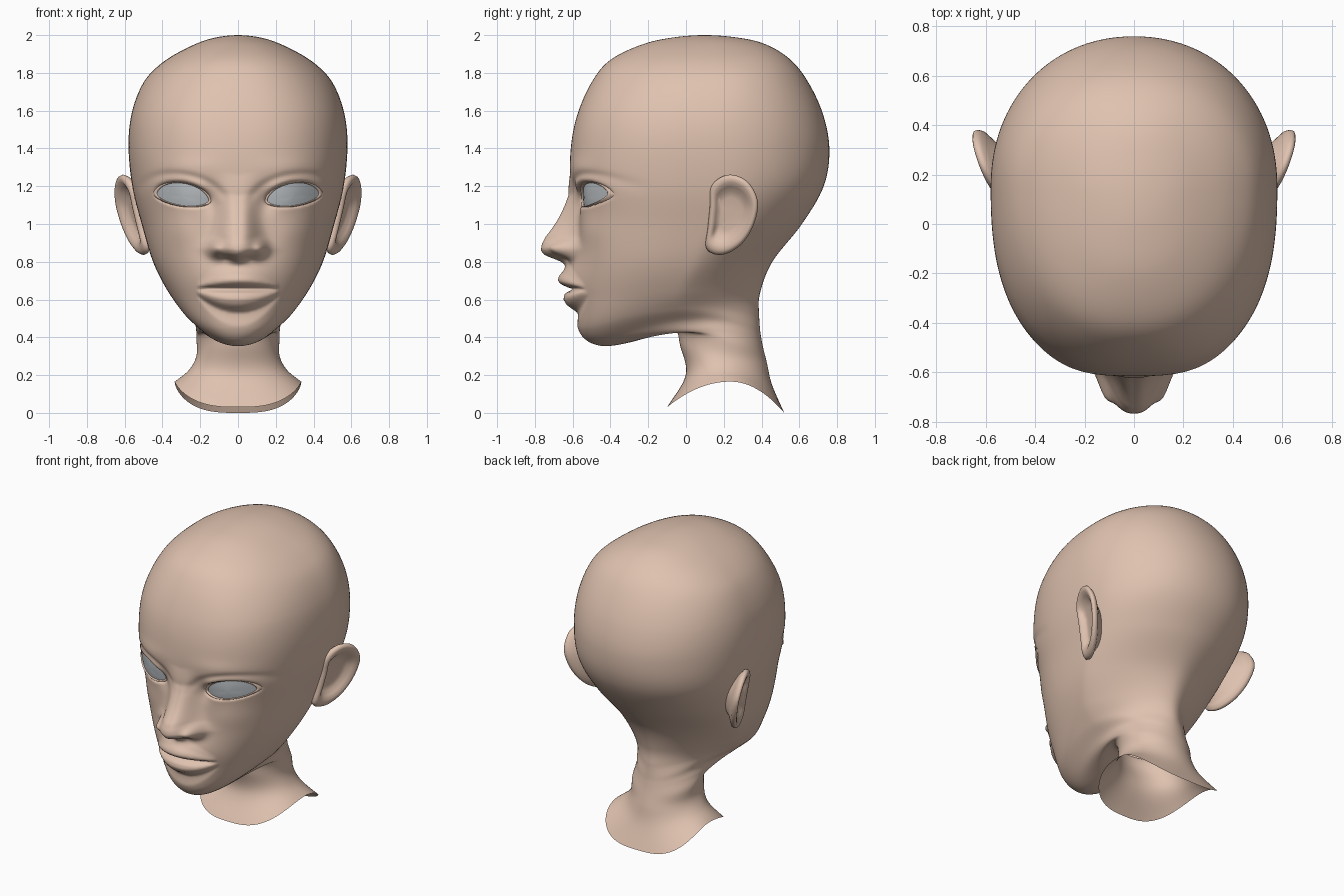
import bpy, bmesh, math

if "Cube" in bpy.data.objects:
    bpy.data.objects.remove(bpy.data.objects["Cube"])

# ---------- materials ----------
def material(name, rgb):
    m = bpy.data.materials.new(name)
    m.diffuse_color = (*rgb, 1)
    m.use_nodes = True
    m.node_tree.nodes["Principled BSDF"].inputs["Base Color"].default_value = m.diffuse_color
    return m

skin = material("skin", (0.74, 0.54, 0.43))
eye_grey = material("eye grey", (0.44, 0.465, 0.485))

# ---------- helpers ----------
def catmull(a, b, c, d, t):
    return [0.5 * (2*q + (r-p)*t + (2*p-5*q+4*r-s)*t*t + (3*q-p-3*r+s)*t**3)
            for p, q, r, s in zip(a, b, c, d)]

def table(pts, v):
    """Linear lookup in a list of (position, value), positions descending."""
    if v >= pts[0][0]:
        return pts[0][1]
    for (a, p), (b, q) in zip(pts, pts[1:]):
        if v >= b:
            return p + (q - p) * (a - v) / (a - b)
    return pts[-1][1]

def smoothstep(v, lo, hi):
    t = min(1, max(0, (v - lo) / (hi - lo)))
    return t * t * (3 - 2 * t)

def bump(x, z, cx, cz, sx, sz):
    return math.exp(-((x - cx) / sx) ** 2 - ((z - cz) / sz) ** 2)

def finish(bm, name, mat, mirror=False):
    me = bpy.data.meshes.new(name)
    bm.to_mesh(me)
    bm.free()
    me.materials.append(mat)
    for p in me.polygons:
        p.use_smooth = True
    ob = bpy.data.objects.new(name, me)
    bpy.context.collection.objects.link(ob)
    if mirror:
        ob.modifiers.new("mirror", 'MIRROR').use_mirror_merge = False
    return ob

def skin_rings(bm, rings):
    for r0, r1 in zip(rings, rings[1:]):
        n = len(r0)
        for j in range(n):
            k = (j + 1) % n
            bm.faces.new((r0[j], r1[j], r1[k], r0[k]))

def ringed_patch(name, outline, centre, profile, place, mat, cap, outward):
    """Concentric copies of an outline, each with a scale and a depth."""
    bm = bmesh.new()
    rings = [[bm.verts.new(place(centre[0] + (a - centre[0]) * s,
                                 centre[1] + (b - centre[1]) * s, d))
              for a, b in outline] for s, d in profile]
    skin_rings(bm, rings)
    if cap:
        bm.faces.new(rings[0])
    bmesh.ops.recalc_face_normals(bm, faces=bm.faces)
    bm.normal_update()
    total = sum(f.normal[outward[0]] * f.calc_area() for f in bm.faces)
    if total * outward[1] < 0:
        bmesh.ops.reverse_faces(bm, faces=bm.faces)
    return finish(bm, name, mat, True)

# ---------- head and neck loft ----------
# front y, z | half width, side y, z | back y, z
KEYS = [
    (.10, 2.0, 0, .10, 2.0, .10, 2.0),
    (-.05, 1.99, .15, .12, 1.98, .25, 1.99),
    (-.22, 1.955, .29, .13, 1.922, .40, 1.96),
    (-.40, 1.87, .41, .14, 1.847, .53, 1.89),
    (-.50, 1.75, .50, .15, 1.75, .63, 1.78),
    (-.575, 1.58, .56, .15, 1.60, .72, 1.60),
    (-.61, 1.40, .58, .15, 1.42, .76, 1.40),
    (-.61, 1.20, .56, .15, 1.20, .73, 1.20),
    (-.572, 1.0, .51, .12, 1.0, .615, 1.0),
    (-.585, .80, .45, .04, .80, .46, .80),
    (-.58, .62, .375, -.03, .65, .395, .63),
    (-.565, .43, .30, -.04, .55, .39, .52),
    (-.45, .355, .235, .03, .49, .393, .44),
    (-.25, .385, .222, .12, .44, .40, .39),
    (-.07, .45, .22, .19, .39, .41, .34),
    (-.03, .35, .22, .20, .30, .43, .26),
    (0, .20, .26, .22, .225, .455, .15),
    (-.10, .03, .335, .25, .165, .52, 0)]
# squareness of the front and back half of each ring
FRONT_N = [2, 2, 2.1, 2.2, 2.3, 2.45, 2.5, 2.55, 2.6, 2.5, 2.4, 2.2, 2.0, 2, 2, 2, 2.3, 2.8]
BACK_N = [2, 2, 2, 2.1, 2.1, 2.1, 2.1, 2.1, 1.9, 1.6, 1.5, 1.6, 2, 2, 2, 2, 2.2, 3]
keys = [k + (f, b) for k, f, b in zip(KEYS, FRONT_N, BACK_N)]
before = [2*a - b for a, b in zip(keys[0], keys[1])]
for i in (1, 4, 6):
    before[i] = keys[1][i]
after = [2*a - b for a, b in zip(keys[-1], keys[-2])]
keys = [before] + keys + [after]

# almond eye opening
EX, EW = .292, .138
def eye_level(u):
    return 1.125 + .0175 * (u + 1)

NOSE = [(1.26, 0), (1.15, .02), (1.1, .05), (1.0, .12), (.93, .17), (.89, .182), (.86, .178),
        (.835, .15), (.815, .09), (.80, .045), (.78, .01), (.76, 0)]
NOSE_W = [(1.2, .08), (1.1, .08), (1.0, .095), (.93, .105), (.87, .128), (.8, .12)]
LIPS = [(.80, 0), (.75, .015), (.725, .03), (.70, .035), (.68, .02), (.665, -.01), (.655, -.045),
        (.645, -.01), (.63, .02), (.60, .04), (.57, .033), (.55, .01), (.53, -.015), (.5, -.01), (.46, 0)]

def face_relief(x, z):
    """How far the face comes forward at |x|, z."""
    h = table(NOSE, z - .15 * x) * math.exp(-(x / table(NOSE_W, z)) ** 2.7)
    h += .05 * bump(x, z, .12, .87, .034, .042)             # nostril wings
    h -= .02 * bump(x, z, .06, .815, .03, .014)             # nostrils
    h += .06 * bump(x, z, 0, .70, .18, .12)                 # muzzle
    h += .018 * bump(x, z, .30, .97, .13, .10)              # cheek
    t = max(0, 1 - (x / .215) ** 2)                         # lips
    if t > 0:
        h += table(LIPS, .655 + (z - .655) / (.25 + .75 * t)) * t ** .5
    h -= .03 * bump(x, z, .15, 1.13, .05, .07)              # inner eye corner
    u = (x - EX) / EW                                       # eye opening and folds
    v = z - eye_level(u)
    f = math.hypot(u, v / (.075 if v > 0 else .045))
    h -= .06 * (1 - smoothstep(f, .85, 1.15))
    h -= .009 * math.exp(-((f - 1.6) / .22) ** 2) * smoothstep(v, -.03, .05)
    h += .008 * bump(x, z, .27, 1.30, .15, .05)             # brow
    return h

COLS = 200
bm = bmesh.new()
rings = []
for i in range(1, len(keys) - 2):
    steps = 20 if 6 <= i <= 13 else 8
    last = i == len(keys) - 3
    for s in range(1 if i == 1 else 0, steps + (1 if last else 0)):
        fy, fz, w, sy, sz, by, bz, nf, nb = catmull(*keys[i-1:i+3], s / steps)
        ring = []
        for j in range(COLS):
            u = 2 * j / COLS - 1
            a = math.pi * (.4 * u + .6 * u ** 3)            # denser at the face
            c, sn = math.cos(a), math.sin(a)
            n = nf if c > 0 else nb
            r = (abs(c) ** n + abs(sn) ** n) ** (-1 / n)
            k = c * r                                       # 1 at the front, -1 at the back
            y = sy + ((fy if c > 0 else by) - sy) * abs(k)
            z = sz + ((fz + bz) / 2 - sz) * k * k + (fz - bz) / 2 * k
            ring.append(bm.verts.new((w * r * sn, y, z)))
        rings.append(ring)
skin_rings(bm, rings)
pole = bm.verts.new((0, .10, 2.0))
for j in range(COLS):
    bm.faces.new((pole, rings[0][j], rings[0][(j + 1) % COLS]))
inner = [v for r in rings[:-1] for v in r]
for _ in range(3):
    bmesh.ops.smooth_vert(bm, verts=inner, factor=.5, use_axis_x=True, use_axis_y=True, use_axis_z=True)
for v in inner:
    if v.co.y < -.2 and .44 < v.co.z < 1.5:
        v.co.y -= face_relief(abs(v.co.x), v.co.z)
bmesh.ops.smooth_vert(bm, verts=inner, factor=.4, use_axis_x=True, use_axis_y=True, use_axis_z=True)
finish(bm, "head_and_neck", skin)

# ---------- eyes and eyelids ----------
almond = []
for i in range(64):
    a = 2 * math.pi * i / 64
    u, s = math.cos(a), math.sin(a)
    almond.append((EX + EW * u, eye_level(u) + math.copysign(abs(s) ** 1.2, s) * (.075 if s > 0 else .045)))

def eye_place(x, z, d):
    return (x, -.545 + 2.6 * (x - .2) ** 2 + 1.5 * (z - 1.15) ** 2 + d, z)

eye_mid = (EX, 1.145)
ringed_patch("eye", almond, eye_mid, [(.05, 0), (.35, 0), (.7, 0), (1.03, 0)],
             eye_place, eye_grey, True, (1, -1))
ringed_patch("eyelid", almond, eye_mid,
             [(.99, .01), (.99, -.006), (1.04, -.014), (1.1, -.012), (1.18, .015)],
             eye_place, skin, False, (1, -1))

# ---------- ears ----------
pts = [(.13, 1.19), (.18, 1.245), (.25, 1.26), (.33, 1.22), (.38, 1.12), (.36, 1.0),
       (.30, .90), (.22, .845), (.15, .84), (.105, .88), (.115, .98), (.125, 1.09)]
n = len(pts)
ear_line = [catmull(pts[i-1], pts[i], pts[(i+1) % n], pts[(i+2) % n], k / 6)
            for i in range(n) for k in range(6)]

def ear_place(y, z, d):
    x = .548 + .38 * (y - .12) + .2 * (z - 1.15) + d
    return (x, y + min(0, d + .03) * .5, z)

ringed_patch("ear", ear_line, (.235, 1.06),
             [(.1, -.028), (.4, -.028), (.56, -.022), (.68, 0), (.8, .014), (.9, .016),
              (.97, .008), (1, -.006), (.97, -.022), (.85, -.04), (.7, -.07), (.6, -.13)],
             ear_place, skin, True, (0, 1))
